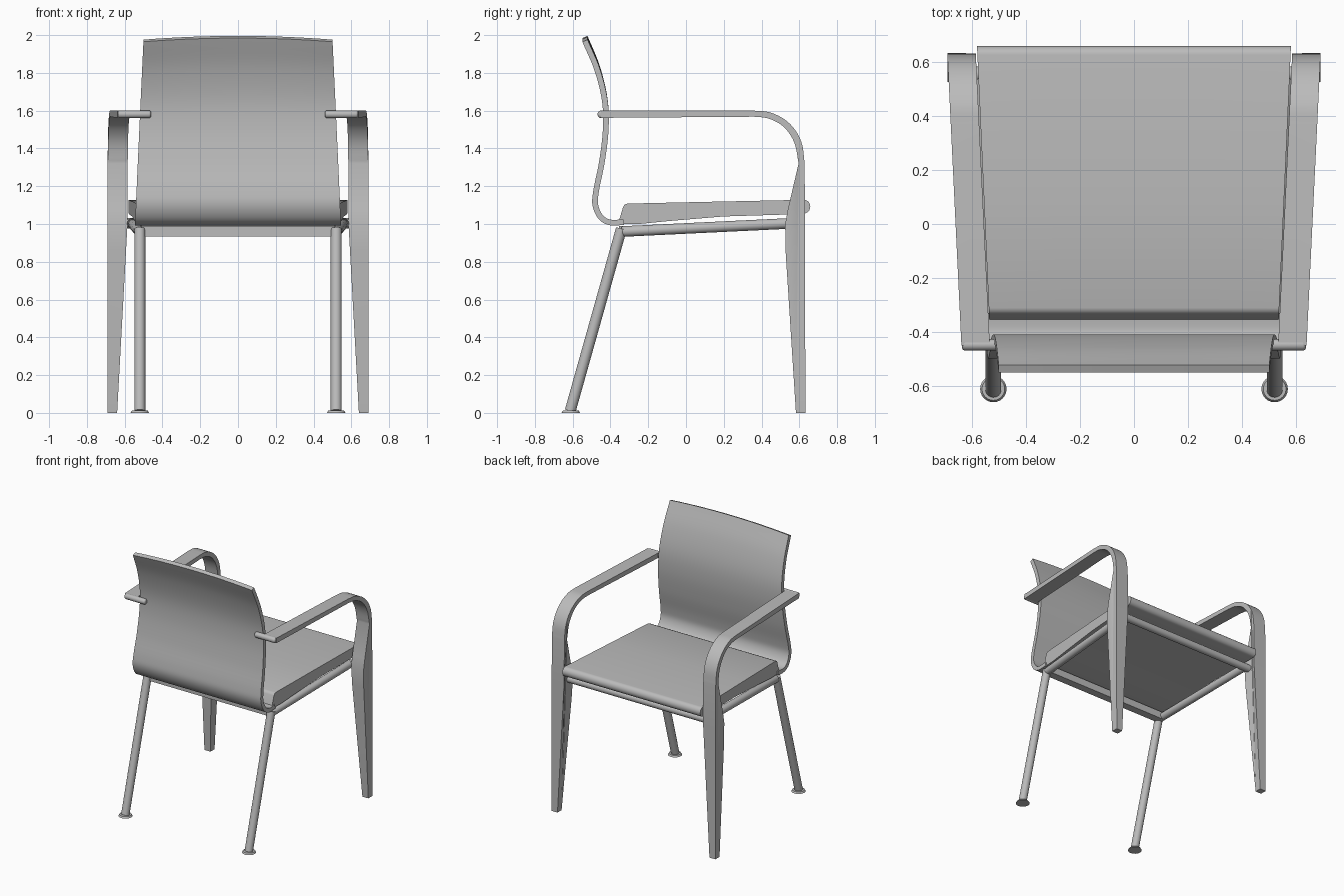
import bpy, bmesh, math
from mathutils import Vector

cube = bpy.data.objects.get("Cube")
if cube:
    bpy.data.objects.remove(cube, do_unlink=True)

grey = bpy.data.materials.new("light grey")
grey.use_nodes = True
colour = (0.5, 0.5, 0.5, 1)
grey.diffuse_color = colour
grey.node_tree.nodes["Principled BSDF"].inputs["Base Color"].default_value = colour


def finish(bm, name, angle=40):
    bmesh.ops.recalc_face_normals(bm, faces=bm.faces)
    mesh = bpy.data.meshes.new(name)
    bm.to_mesh(mesh)
    bm.free()
    mesh.materials.append(grey)
    ob = bpy.data.objects.new(name, mesh)
    bpy.context.collection.objects.link(ob)
    bpy.ops.object.select_all(action="DESELECT")
    ob.select_set(True)
    bpy.context.view_layer.objects.active = ob
    bpy.ops.object.shade_smooth_by_angle(angle=math.radians(angle))
    return ob


def spline(points, steps=6):
    """Smooth open curve through (y, z) points."""
    p = [Vector(q) for q in points]
    p = [2 * p[0] - p[1]] + p + [2 * p[-1] - p[-2]]
    out = []
    for a, b, c, d in zip(p, p[1:], p[2:], p[3:]):
        for i in range(steps):
            t = i / steps
            out.append(0.5 * (2 * b + (c - a) * t + (2 * a - 5 * b + 4 * c - d) * t**2
                              + (3 * b - a - 3 * c + d) * t**3))
    return out + [p[-2]]


def band(points, thick):
    """Closed outline of a sheet that follows an open curve."""
    left, right = [], []
    for i, q in enumerate(points):
        d = (points[min(i + 1, len(points) - 1)] - points[max(i - 1, 0)]).normalized()
        n = Vector((-d.y, d.x)) * thick / 2
        left.append(q + n)
        right.append(q - n)
    return left + right[::-1]


def loft(name, outline, place, segments=1):
    """Sweep a (y, z) outline sideways; place(t, y, z) gives each point."""
    bm = bmesh.new()
    rows = [[bm.verts.new(place(i / segments, y, z)) for y, z in outline]
            for i in range(segments + 1)]
    n = len(outline)
    for a, b in zip(rows, rows[1:]):
        for j in range(n):
            k = (j + 1) % n
            bm.faces.new((a[j], a[k], b[k], b[j]))
    caps = [bm.faces.new(rows[0]), bm.faces.new(rows[-1][::-1])]
    for cap in caps:
        cap.normal_update()
    bmesh.ops.triangulate(bm, faces=caps, ngon_method="EAR_CLIP")
    return finish(bm, name)


def rod(name, a, b, r1, r2=None, bevel=0):
    a, b = Vector(a), Vector(b)
    d = b - a
    bm = bmesh.new()
    bmesh.ops.create_cone(bm, cap_ends=True, segments=24, radius1=r1,
                          radius2=r1 if r2 is None else r2, depth=d.length)
    if bevel:
        rims = [e for e in bm.edges if abs(e.verts[0].co.z - e.verts[1].co.z) < 1e-4]
        bmesh.ops.bevel(bm, geom=rims, offset=bevel, segments=4, profile=0.5, affect="EDGES")
    bm.transform(d.to_track_quat("Z", "Y").to_matrix().to_4x4())
    bmesh.ops.translate(bm, verts=bm.verts, vec=(a + b) / 2)
    return finish(bm, name)


# Backrest shell: curved sheet, narrower and slightly arched at the top
def back_place(t, y, z):
    s = 2 * t - 1
    half = 0.545 - 0.045 * (z - 1)
    return (s * half, y, z - 0.02 * s * s * max(0, (z - 1.5) / 0.5))


back_curve = spline([(-0.535, 1.99), (-0.47, 1.83), (-0.43, 1.66), (-0.425, 1.5),
                     (-0.445, 1.33), (-0.475, 1.18), (-0.48, 1.1), (-0.45, 1.035),
                     (-0.4, 1.008), (-0.33, 1.01)])
loft("backrest_shell", band(back_curve, 0.03), back_place, 16)


# Seat: wedge section with a rolled front edge, wider at the front
def seat_place(t, y, z):
    return ((2 * t - 1) * (0.535 + 0.045 * (y + 0.35)), y, z)


nose = [(0.625 + 0.033 * math.sin(a), 1.092 + 0.036 * math.cos(a))
        for a in [math.pi * i / 12 for i in range(13)]]
seat_outline = [(-0.36, 1.0), (-0.333, 1.09), (-0.325, 1.103), (-0.31, 1.108),
                (0.1, 1.117)] + nose + [(0.53, 1.05), (0.2, 1.04), (-0.1, 1.015), (-0.25, 1.0)]
loft("seat", seat_outline, seat_place, 4)

# Arm outline: flat rail, quarter bend and tapering front leg
outer = spline([(0.36, 1.6), (0.44, 1.592), (0.52, 1.555), (0.58, 1.495),
                (0.615, 1.42), (0.628, 1.32)])
inner = spline([(0.596, 1.32), (0.58, 1.41), (0.55, 1.475), (0.5, 1.528),
                (0.43, 1.56), (0.36, 1.568)])
leg_out = [Vector((0.63, 1.0)), Vector((0.632, 0))]
leg_in = [Vector((0.582, 0)), Vector((0.527, 0.86)), Vector((0.525, 1.0)), Vector((0.54, 1.08))]
arm_outline = ([Vector((-0.45, 1.6))] + outer + leg_out + leg_in + inner
               + [Vector((-0.45, 1.562))])

for side, word in ((1, "left"), (-1, "right")):
    def arm_place(t, y, z):
        out = 0.69 - 0.052 * (0.63 - y) / 1.08 if z > 1.35 else 0.69
        width = 0.105 - 0.055 * max(0, 1 - z)
        return (side * (out - width * t), y, z)

    loft(word + "_arm_and_front_leg", arm_outline, arm_place)
    rod(word + "_arm_pin", (side * 0.46, -0.447, 1.581), (side * 0.636, -0.447, 1.581),
        0.021, bevel=0.012)
    # Bent tube frame: raked rear leg and side rail
    rod(word + "_rear_leg", (side * 0.52, -0.613, 0.01), (side * 0.52, -0.342, 0.975), 0.029)
    rod(word + "_side_rail", (side * 0.52, -0.342, 0.96), (side * 0.56, 0.55, 1.003),
        0.028, bevel=0.012)
    rod(word + "_foot", (side * 0.52, -0.61, 0), (side * 0.52, -0.61, 0.012), 0.049, 0.042)

# Cross members under the seat
rod("front_cross_tube", (-0.6, 0.555, 1.003), (0.6, 0.555, 1.003), 0.028)
loft("rear_cross_bar", [(-0.355, 0.935), (-0.295, 0.935), (-0.295, 0.99), (-0.355, 0.99)],
     lambda t, y, z: ((2 * t - 1) * 0.51, y, z))
